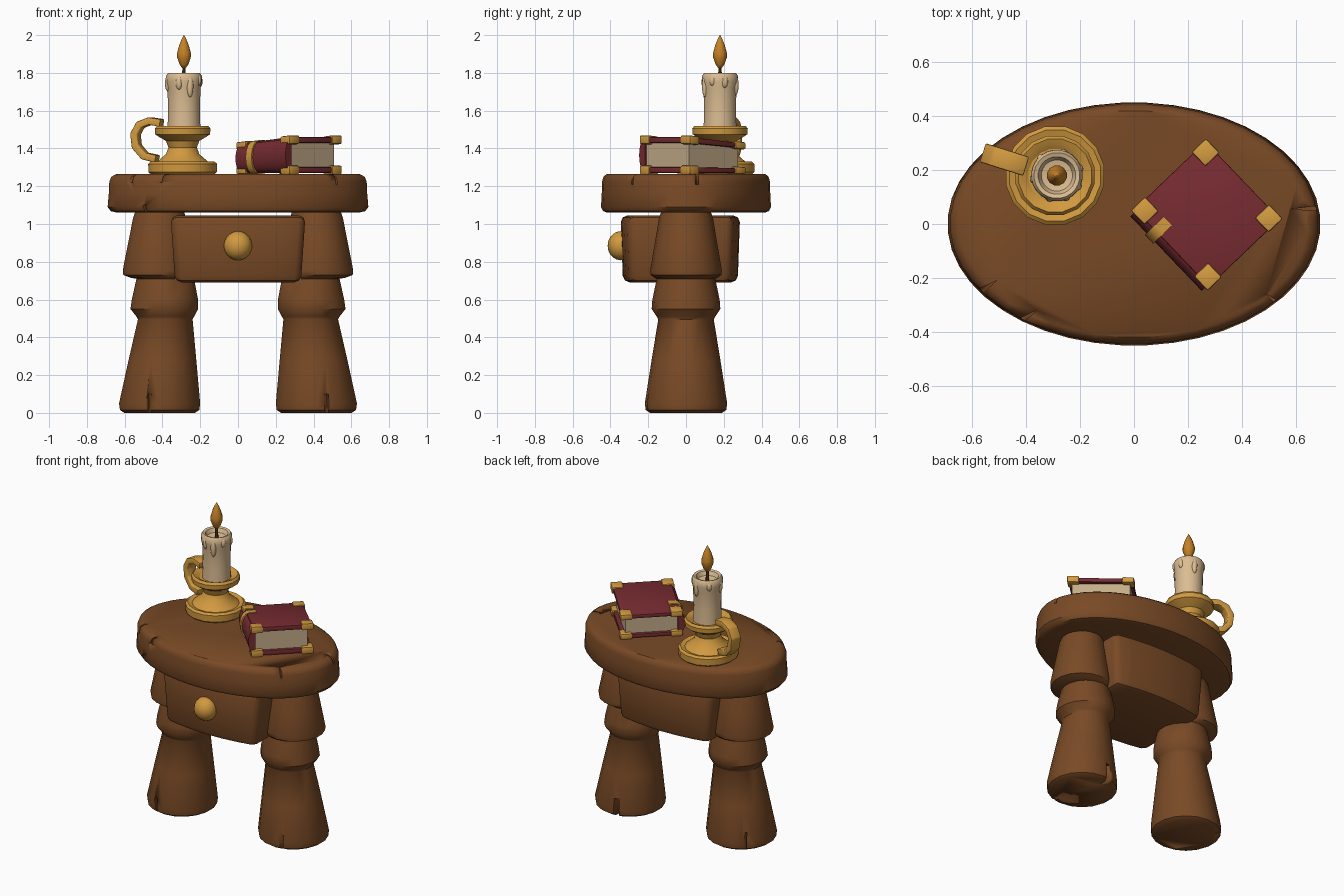
import bpy, bmesh, math
from mathutils import Vector

old = bpy.data.objects.get("Cube")
if old:
    bpy.data.objects.remove(old, do_unlink=True)


def material(name, rgb):
    m = bpy.data.materials.new(name)
    m.use_nodes = True
    m.diffuse_color = (*rgb, 1)
    m.node_tree.nodes["Principled BSDF"].inputs["Base Color"].default_value = (*rgb, 1)
    return m


WOOD = material("brown wood", (0.19, 0.068, 0.019))
GOLD = material("gold", (0.64, 0.32, 0.05))
RED = material("red leather", (0.18, 0.024, 0.03))
WAX = material("cream wax", (0.72, 0.51, 0.29))
PAPER = material("paper", (0.55, 0.42, 0.25))
FLAME = material("orange flame", (0.56, 0.22, 0.02))
WICK = material("dark wick", (0.12, 0.05, 0.015))


def finish(name, bm, mat, bevel=0, angle=40):
    bmesh.ops.recalc_face_normals(bm, faces=bm.faces)
    mesh = bpy.data.meshes.new(name)
    bm.to_mesh(mesh)
    bm.free()
    mesh.materials.append(mat)
    ob = bpy.data.objects.new(name, mesh)
    bpy.context.collection.objects.link(ob)
    bpy.ops.object.select_all(action='DESELECT')
    ob.select_set(True)
    bpy.context.view_layer.objects.active = ob
    if bevel:
        mod = ob.modifiers.new("soft edges", 'BEVEL')
        mod.width, mod.segments, mod.limit_method = bevel, 2, 'ANGLE'
        bpy.ops.object.modifier_apply(modifier=mod.name)
    bpy.ops.object.shade_smooth_by_angle(angle=math.radians(angle))
    return ob


def loft(name, rings, mat, bevel=0, angle=40):
    """Skin a list of closed rings and cap both ends."""
    bm = bmesh.new()
    rows = [[bm.verts.new(p) for p in ring] for ring in rings]
    n = len(rows[0])
    for a, b in zip(rows, rows[1:]):
        for i in range(n):
            bm.faces.new((a[i], a[(i + 1) % n], b[(i + 1) % n], b[i]))
    bm.faces.new(rows[0])
    bm.faces.new(rows[-1])
    return finish(name, bm, mat, bevel, angle)


def lathe(name, profile, centre, mat, sides=24, squash=1, angle=40):
    """Profile points are radius, height and an optional sideways shift."""
    rings = []
    for r, z, *shift in profile:
        x = centre[0] + (shift[0] if shift else 0)
        turns = [2 * math.pi * (i + 0.5) / sides for i in range(sides)]
        rings.append([(x + r * math.cos(t), centre[1] + r * squash * math.sin(t), z) for t in turns])
    return loft(name, rings, mat, angle=angle)


def ball(name, centre, size, mat):
    bm = bmesh.new()
    bmesh.ops.create_uvsphere(bm, u_segments=16, v_segments=10, radius=1)
    for v in bm.verts:
        v.co = Vector(centre) + Vector(size) * v.co
    return finish(name, bm, mat, angle=80)


def carve(ob, notches):
    """Cut wedge cracks; each is outer point, inner point, half width, half height."""
    for outer, inner, wide, tall in notches:
        a, b = Vector(outer), Vector(inner)
        side = (b - a).cross(Vector((0, 0, 1))).normalized() * wide
        up = Vector((0, 0, tall))
        cutter = loft("crack_cutter", [[a + side + up, a - side + up, b + up],
                                       [a + side - up, a - side - up, b - up]], WOOD)
        cutter.hide_render = True
        mod = ob.modifiers.new("crack", 'BOOLEAN')
        mod.operation, mod.object, mod.solver = 'DIFFERENCE', cutter, 'EXACT'
        bpy.context.view_layer.objects.active = ob
        bpy.ops.object.modifier_apply(modifier=mod.name)
        bpy.data.objects.remove(cutter, do_unlink=True)


# Oval top with worn cracks on the rim
top = lathe("table_top", [(0.64, 1.06), (0.675, 1.068), (0.692, 1.09), (0.686, 1.16), (0.683, 1.225),
                          (0.672, 1.25), (0.645, 1.265)], (0, 0), WOOD, 44, 0.652)
carve(top, [((0.72, 0.06, 1.27), (0.58, 0.055, 1.27), 0.012, 0.06),
            ((-0.60, -0.27, 1.27), (-0.51, -0.21, 1.27), 0.016, 0.05),
            ((-0.45, -0.38, 1.27), (-0.36, -0.32, 1.27), 0.016, 0.05),
            ((0.58, -0.33, 1.27), (0.49, -0.26, 1.27), 0.016, 0.06),
            ((-0.52, -0.35, 1.06), (-0.44, -0.24, 1.06), 0.014, 0.04)])

# Stacked tapering legs
LEG = [(0.19, 0, 0), (0.213, 0.015, 0), (0.218, 0.05, 0), (0.182, 0.28, -0.015), (0.147, 0.495, -0.03),
       (0.155, 0.51, -0.03), (0.182, 0.55, -0.025), (0.178, 0.6, -0.028), (0.155, 0.71, -0.03),
       (0.165, 0.715, -0.01), (0.187, 0.73, 0.008), (0.19, 0.755, 0.008), (0.165, 0.9, 0.004),
       (0.143, 1.03, 0), (0.13, 1.07, 0)]
for side, label in ((1, "left"), (-1, "right")):
    leg = lathe(label + "_leg", [(r, z, side * d) for r, z, d in LEG], (side * 0.415, 0), WOOD, 18)
    x = side * 0.47
    carve(leg, [((x, -0.25, 0), (x, -0.15, 0), 0.02, 0.1),
                ((x - 0.1, 0.24, 0), (x - 0.08, 0.13, 0), 0.025, 0.12)])

# Drawer body with bowed front and back
bm = bmesh.new()
bmesh.ops.create_cube(bm, size=2)
bmesh.ops.subdivide_edges(bm, edges=[e for e in bm.edges if abs(e.verts[0].co.x - e.verts[1].co.x) > 1],
                          cuts=5)
for v in bm.verts:
    x, y, z = v.co
    bow = 1 - 0.13 * x * x
    v.co = ((0.345 + 0.012 * z) * x, -0.03 + 0.31 * y * bow * (1 + 0.02 * z), 0.868 + 0.177 * z)
finish("drawer", bm, WOOD, 0.035)
ball("drawer_knob", (0, -0.345, 0.885), (0.075, 0.07, 0.077), GOLD)

# Candle holder with two dishes
CX, CY = -0.293, 0.18
lathe("candle_holder", [(0.17, 1.262), (0.185, 1.275), (0.186, 1.318), (0.172, 1.33), (0.145, 1.322),
                        (0.128, 1.338), (0.09, 1.37), (0.077, 1.405), (0.09, 1.44), (0.125, 1.46),
                        (0.148, 1.475), (0.15, 1.505), (0.138, 1.52), (0.118, 1.512), (0.1, 1.5)],
      (CX, CY), GOLD, 16, angle=30)

# Flat strap handle looping outward
path = [Vector(p) for p in ((0.115, 1.535), (0.18, 1.545), (0.235, 1.525), (0.263, 1.475), (0.255, 1.41),
                            (0.21, 1.36), (0.14, 1.345))]
out, across = Vector((-0.95, 0.3, 0)), Vector((0.3, 0.95, 0)) * 0.037
rings = []
for i, p in enumerate(path):
    t = (path[min(i + 1, len(path) - 1)] - path[max(i - 1, 0)]).normalized() * 0.02
    ring = []
    for k, w in ((1, 1), (1, -1), (-1, -1), (-1, 1)):
        s, z = p.x - k * t.y, p.y + k * t.x
        ring.append(Vector((CX, CY, z)) + out * s + across * w)
    rings.append(ring)
loft("holder_handle", rings, GOLD, 0.006)

# Candle with hollow top and wax drips
KX = -0.286
lathe("candle", [(0.088, 1.49), (0.085, 1.6), (0.088, 1.72), (0.096, 1.755), (0.095, 1.785), (0.085, 1.8),
                 (0.07, 1.795), (0.058, 1.77), (0.02, 1.762)], (KX, CY), WAX)
for turn, low in ((0.3, 1.72), (1.3, 1.68), (2.3, 1.73), (3.3, 1.70), (4.4, 1.71), (5.1, 1.67), (5.8, 1.73)):
    ball("wax_drip", (KX + 0.084 * math.cos(turn), CY + 0.084 * math.sin(turn), (low + 1.79) / 2),
         (0.018, 0.018, (1.79 - low) / 2), WAX)
lathe("wick", [(0.011, 1.755), (0.009, 1.86)], (KX, CY), WICK, 8)
lathe("flame", [(0.006, 1.82), (0.024, 1.845), (0.037, 1.88), (0.038, 1.905), (0.025, 1.95), (0.011, 1.982),
                (0.001, 2.0)], (KX, CY), FLAME, 12, angle=80)


def book_part(name, profile, u0, u1, mat, bevel=0):
    """Extrude a (depth, height) profile along the spine of the turned, slightly wedge-shaped book."""
    rings = []
    for u in (u0, u1):
        rings.append([(0.27 + 0.69 * u + 0.72 * v, 0.035 - 0.72 * u + 0.69 * v, 1.27 + w * (1 + 0.5 * u))
                      for v, w in profile])
    return loft(name, rings, mat, bevel)


def rect(v0, v1, w0, w1):
    return [(v0, w0), (v1, w0), (v1, w1), (v0, w1)]


def arc(grow):
    """Rounded spine section."""
    turns = [math.pi * i / 8 for i in range(9)]
    return [(-0.165 - (0.045 + grow) * math.sin(t), 0.086 - (0.084 + grow) * math.cos(t)) for t in turns]


# Book with covers, pages, spine and gold fittings
book_part("book_pages", rect(-0.17, 0.16, 0.02, 0.155), -0.18, 0.18, PAPER)
book_part("book_spine", arc(0), -0.192, 0.192, RED)
book_part("spine_band", arc(0.009) + [(-0.12, 0.181), (-0.12, -0.002)], -0.105, -0.06, GOLD)
for label, low, high in (("bottom", 0, 0.028), ("top", 0.145, 0.173)):
    book_part(label + "_cover", rect(-0.18, 0.185, low, high), -0.2, 0.2, RED, 0.005)
    for u in (-0.17, 0.17):
        for v in (-0.157, 0.157):
            book_part(label + "_cover_corner", rect(v - 0.037, v + 0.037, low - 0.006, high + 0.008),
                      u - 0.037, u + 0.037, GOLD, 0.008)
